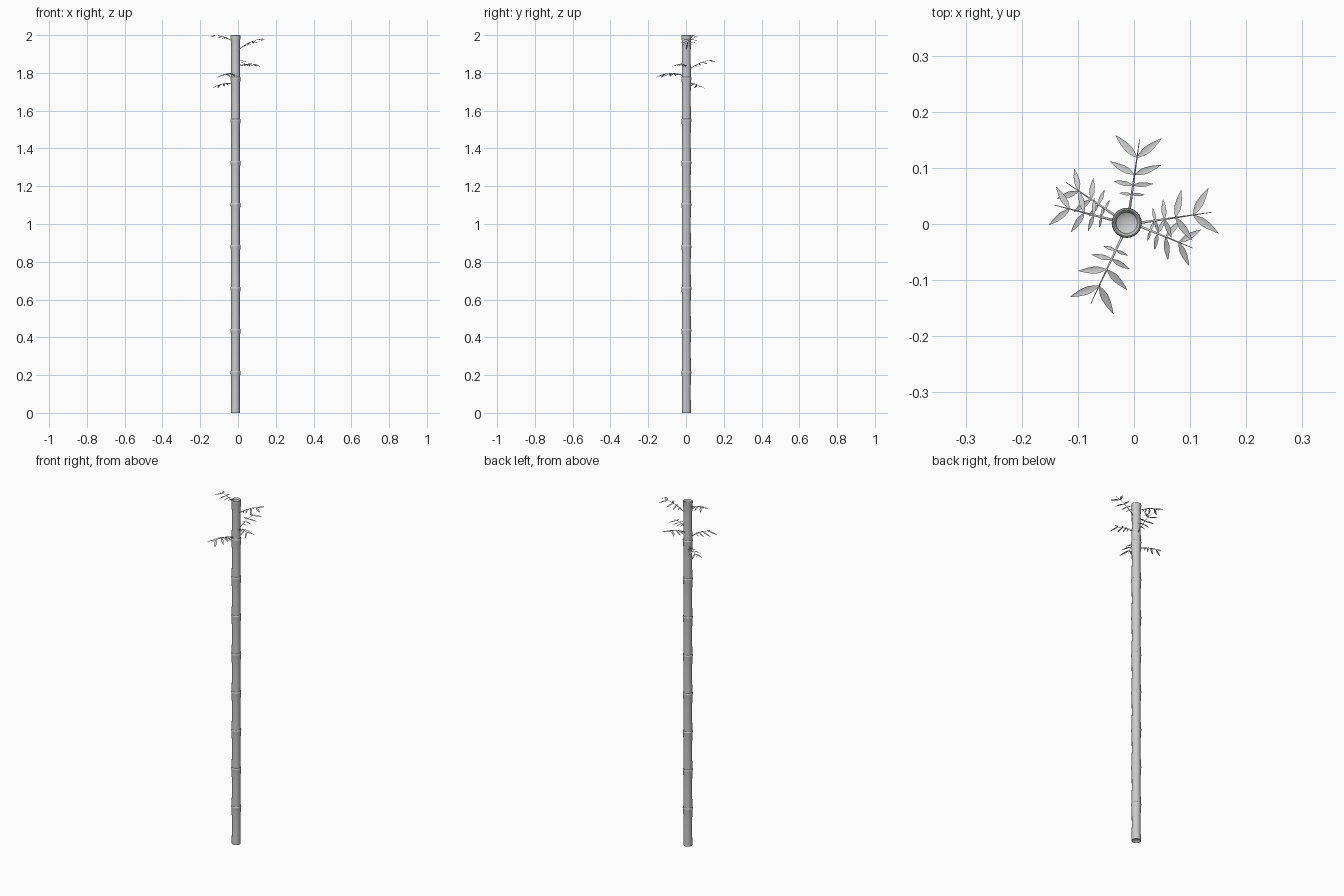
import bpy, math
from mathutils import Vector

if "Cube" in bpy.data.objects:
    bpy.data.objects.remove(bpy.data.objects["Cube"])

CX, CY = -0.013, 0.002
SIDES, SEGS, H = 24, 9, 2.0


def make(name, verts, faces, angle=40):
    me = bpy.data.meshes.new(name)
    me.from_pydata(verts, [], faces)
    me.update()
    ob = bpy.data.objects.new(name, me)
    bpy.context.collection.objects.link(ob)
    bpy.ops.object.select_all(action='DESELECT')
    ob.select_set(True)
    bpy.context.view_layer.objects.active = ob
    bpy.ops.object.shade_smooth_by_angle(angle=math.radians(angle))
    return ob


# Stalk: lathe a repeated segment profile, with dished ends
step = H / SEGS
prof = [(0.0, 0.012), (0.012, 0.009), (0.0195, 0.003), (0.0215, 0.0)]
for i in range(SEGS):
    z = i * step
    for r, t in ((0.0240, 0.0), (0.0238, 0.12), (0.0228, 0.4), (0.0230, 0.65),
                 (0.0245, 0.88), (0.0262, 0.95), (0.0268, 0.975), (0.0255, 0.995)):
        prof.append((r, z + t * step))
prof += [(0.0235, H), (0.0205, H - 0.003), (0.019, H - 0.010), (0.011, H - 0.015), (0.0, H - 0.016)]
verts, faces = [], []
for r, z in prof[1:-1]:
    for k in range(SIDES):
        a = 2 * math.pi * k / SIDES
        verts.append((CX + r * math.cos(a), CY + r * math.sin(a), z))
n = len(prof) - 2
for j in range(n - 1):
    for k in range(SIDES):
        k2 = (k + 1) % SIDES
        faces.append((j * SIDES + k, j * SIDES + k2, (j + 1) * SIDES + k2, (j + 1) * SIDES + k))
faces.append(tuple(reversed(range(SIDES))))
faces.append(tuple(range((n - 1) * SIDES, n * SIDES)))
make("bamboo_stalk", verts, faces)


def add_leaf(verts, faces, base, direction, length):
    """Pointed leaf, folded along its midrib and drooping at the tip."""
    side = direction.cross(Vector((0, 0, 1))).normalized()
    up = side.cross(direction).normalized()
    width = length * 0.115
    b = len(verts)
    rows = [(0, .08), (.12, .5), (.3, .95), (.45, 1), (.65, .8), (.85, .4), (1, .02)]
    for t, w in rows:
        c = base + direction * length * t - up * length * 0.12 * t * t
        s = side * width * w
        verts.extend([c - s, c - up * width * w * 0.35, c + s])
    for i in range(len(rows) - 1):
        for k in (0, 1):
            p = b + i * 3 + k
            faces.append((p, p + 1, p + 4, p + 3))


def sprig(name, start, end, size):
    """Thin tapering twig with four pairs of leaves growing toward the tip."""
    start, end = Vector(start), Vector(end)
    axis = end - start
    fwd = Vector((axis.x, axis.y, 0)).normalized()
    lat = Vector((-fwd.y, fwd.x, 0))
    up = lat.cross(axis).normalized() * -1
    bow = axis.length * 0.08

    def pt(t):
        return start + axis * t + Vector((0, 0, bow * 4 * t * (1 - t)))

    verts, faces = [], []
    rings, m = 7, 6
    for i in range(rings):
        t = i / (rings - 1)
        r = 0.0018 * (1 - t) + 0.0005
        for k in range(m):
            a = 2 * math.pi * k / m
            verts.append(pt(t) + lat * r * math.cos(a) + up * r * math.sin(a))
    for i in range(rings - 1):
        for k in range(m):
            k2 = (k + 1) % m
            faces.append((i * m + k, i * m + k2, (i + 1) * m + k2, (i + 1) * m + k))
    for t, length, ang in ((.22, .024, 88), (.35, .037, 82), (.5, .051, 66), (.74, .056, 48)):
        for s in (-1, 1):
            a = math.radians(ang + 4 * s)
            d = fwd * math.cos(a) + lat * s * math.sin(a)
            d.z = axis.z / axis.length * math.cos(a) - 0.22
            add_leaf(verts, faces, pt(t), d.normalized(), length * size)
    make(name, verts, faces, 60)


# Leafy sprigs around the upper stalk
sprigs = [
    ((-0.034, 0.006, 1.972), (-0.143, 0.034, 1.998), 0.85),
    ((0.009, 0.002, 1.928), (0.139, 0.021, 1.982), 1.0),
    ((0.008, -0.003, 1.836), (0.105, -0.043, 1.842), 0.85),
    ((-0.008, 0.025, 1.825), (0.010, 0.151, 1.868), 1.0),
    ((-0.020, -0.020, 1.788), (-0.077, -0.142, 1.786), 1.05),
    ((-0.032, 0.014, 1.742), (-0.121, 0.074, 1.726), 0.8),
]
for i, (a, b, s) in enumerate(sprigs):
    sprig(f"leaf_sprig_{i + 1}", a, b, s)
